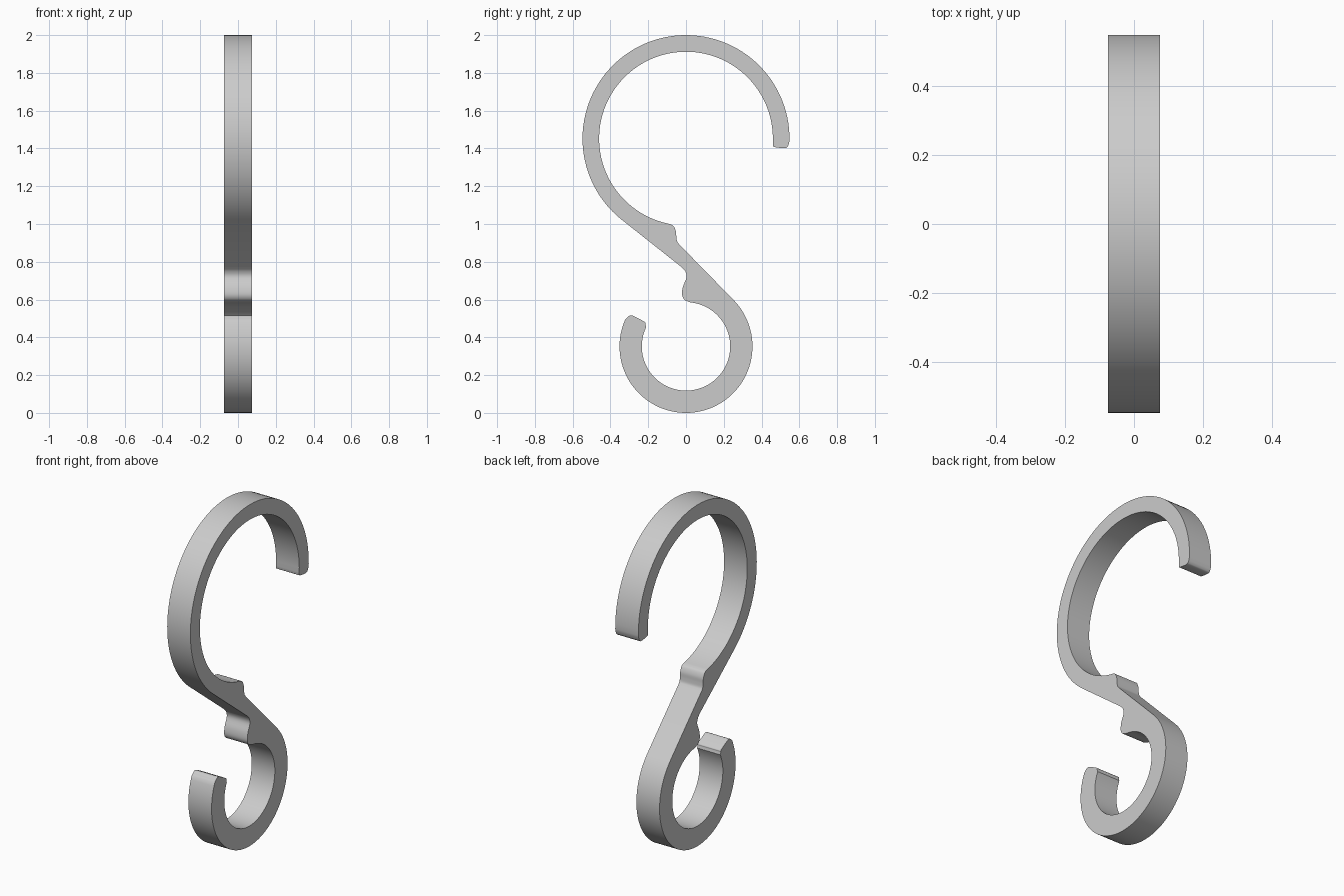
import bpy
import bmesh
from math import sin, cos, radians
from mathutils import Vector

cube = bpy.data.objects.get("Cube")
if cube:
    bpy.data.objects.remove(cube, do_unlink=True)

HALF_WIDTH = 0.075
TOP_Z, TOP_OUT, TOP_IN = 1.452, 0.548, 0.46
LOW_Z, LOW_OUT, LOW_IN = 0.352, 0.352, 0.234


def arc(z, radius, start, end, steps=72):
    """Points on a circle in the side plane, angles in degrees."""
    angles = [radians(start + (end - start) * i / steps) for i in range(steps + 1)]
    return [Vector((radius * cos(a), z + radius * sin(a))) for a in angles]


def soft(points, steps=5):
    """Smooth spline through a few points."""
    p = [Vector(q) for q in points]
    p = [2 * p[0] - p[1]] + p + [2 * p[-1] - p[-2]]
    out = []
    for a, b, c, d in zip(p, p[1:], p[2:], p[3:]):
        for i in range(steps):
            t = i / steps
            out.append(0.5 * (2 * b + (c - a) * t + (2 * a - 5 * b + 4 * c - d) * t ** 2
                              + (3 * b - a - 3 * c + d) * t ** 3))
    return out + [p[-2]]


# Closed outline: large hook, catch bumps, small hook, rounded tips
outline = (
    arc(TOP_Z, TOP_OUT, -1, 231)
    + soft([(-0.025, 0.773), (-0.004, 0.75), (0.003, 0.718), (-0.016, 0.668),
            (-0.021, 0.627), (-0.01, 0.601), (0.01, 0.59)])
    + arc(LOW_Z, LOW_IN, 84, -206)
    + soft([(-0.215, 0.468), (-0.22, 0.482), (-0.281, 0.514), (-0.302, 0.513), (-0.316, 0.5)])
    + arc(LOW_Z, LOW_OUT, 156, 405)
    + soft([(-0.037, 0.893), (-0.047, 0.908), (-0.051, 0.932), (-0.054, 0.963),
            (-0.067, 0.99), (-0.086, 1.0)])
    + arc(TOP_Z, TOP_IN, 258, -3)
    + soft([(0.46, 1.418), (0.467, 1.408), (0.521, 1.401), (0.538, 1.41), (0.546, 1.43)])
)

# Extrude the outline across the width
bm = bmesh.new()
face = bm.faces.new([bm.verts.new((-HALF_WIDTH, p.x, p.y)) for p in outline])
ring = bmesh.ops.extrude_face_region(bm, geom=[face])["geom"]
bmesh.ops.translate(bm, vec=(2 * HALF_WIDTH, 0, 0),
                    verts=[g for g in ring if isinstance(g, bmesh.types.BMVert)])
bmesh.ops.remove_doubles(bm, verts=bm.verts, dist=0.0005)
bmesh.ops.recalc_face_normals(bm, faces=bm.faces)
mesh = bpy.data.meshes.new("double_hook")
bm.to_mesh(mesh)
bm.free()
hook = bpy.data.objects.new("double_hook", mesh)
bpy.context.collection.objects.link(hook)

# Plain grey material
grey = bpy.data.materials.new("light_grey")
grey.use_nodes = True
colour = (0.6, 0.6, 0.6, 1)
grey.diffuse_color = colour
grey.node_tree.nodes["Principled BSDF"].inputs["Base Color"].default_value = colour
mesh.materials.append(grey)

# Smooth curved walls, crisp side edges
bpy.ops.object.select_all(action="DESELECT")
hook.select_set(True)
bpy.context.view_layer.objects.active = hook
bpy.ops.object.shade_smooth_by_angle(angle=radians(35))
